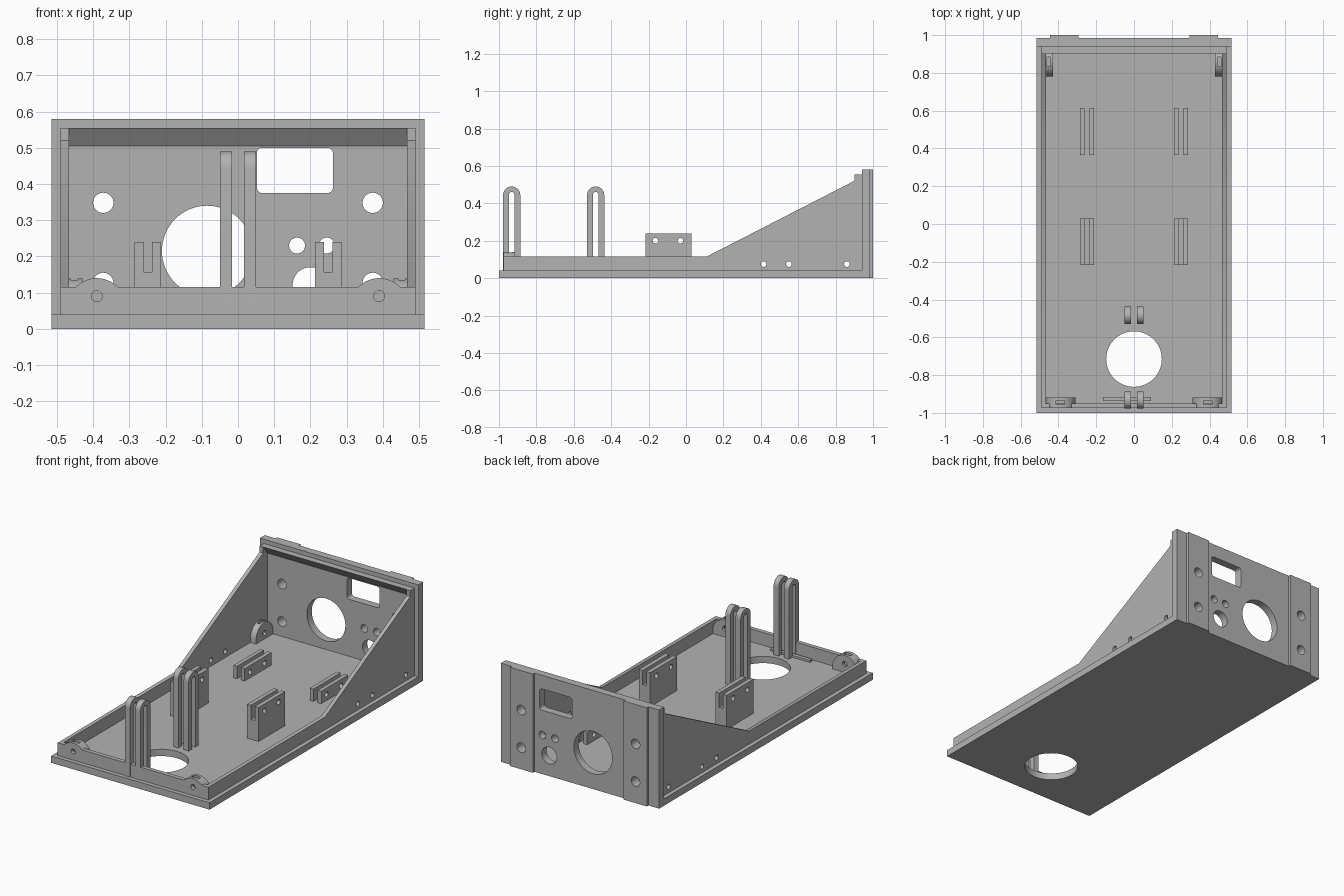
import bpy, bmesh, math
from mathutils import Vector

if "Cube" in bpy.data.objects:
    bpy.data.objects.remove(bpy.data.objects["Cube"])

grey = bpy.data.materials.new("plain grey")
grey.diffuse_color = (0.45, 0.45, 0.45, 1)
grey.use_nodes = True
grey.node_tree.nodes["Principled BSDF"].inputs["Base Color"].default_value = grey.diffuse_color


def prism(name, axis, pts, a, b):
    """Extrude a 2D outline along an axis: 'x' uses (y,z), 'y' uses (x,z), 'z' uses (x,y)."""
    place = {'x': lambda p, t: (t, p[0], p[1]),
             'y': lambda p, t: (p[0], t, p[1]),
             'z': lambda p, t: (p[0], p[1], t)}[axis]
    bm = bmesh.new()
    face = bm.faces.new([bm.verts.new(place(p, a)) for p in pts])
    out = bmesh.ops.extrude_face_region(bm, geom=[face])
    shift = Vector(place((0, 0), b - a))
    bmesh.ops.translate(bm, vec=shift, verts=[v for v in out['geom'] if isinstance(v, bmesh.types.BMVert)])
    bmesh.ops.recalc_face_normals(bm, faces=bm.faces)
    mesh = bpy.data.meshes.new(name)
    bm.to_mesh(mesh)
    bm.free()
    mesh.materials.append(grey)
    ob = bpy.data.objects.new(name, mesh)
    bpy.context.collection.objects.link(ob)
    return ob


def rect(x0, x1, y0, y1):
    return [(x0, y0), (x1, y0), (x1, y1), (x0, y1)]


def arc(cx, cy, r, a0, a1, n):
    return [(cx + r * math.cos(math.radians(a0 + (a1 - a0) * i / n)),
             cy + r * math.sin(math.radians(a0 + (a1 - a0) * i / n))) for i in range(n + 1)]


def circle(cx, cy, r, n=40):
    return arc(cx, cy, r, 0, 360, n)[:-1]


def dome(cx, base, cz, r):
    """Straight sides up to cz, half-round top."""
    return [(cx - r, base), (cx + r, base)] + arc(cx, cz, r, 0, 180, 24)


def cut(ob, axis, pts, a, b):
    cutter = prism("cutter", axis, pts, a, b)
    cutter.hide_render = True
    mod = ob.modifiers.new("cut", 'BOOLEAN')
    mod.operation, mod.solver, mod.object = 'DIFFERENCE', 'EXACT', cutter
    bpy.context.view_layer.objects.active = ob
    bpy.ops.object.modifier_apply(modifier=mod.name)
    bpy.data.objects.remove(cutter)


FLOOR = 0.04

# Base plate with the round opening
base = prism("base_plate", 'z', rect(-0.515, 0.515, -1, 0.94), 0, FLOOR)
cut(base, 'z', circle(0, -0.715, 0.147, 64), -0.1, 0.1)

# Front wall with screw holes
front = prism("front_wall", 'y', rect(-0.467, 0.467, FLOOR, 0.115), -0.975, -0.95)
for s in (-1, 1):
    cut(front, 'y', circle(s * 0.39, 0.09, 0.015), -1.1, -0.8)

# Back panel with connector cut-outs
window = (arc(0.247, 0.485, 0.015, 0, 90, 6) + arc(0.067, 0.485, 0.015, 90, 180, 6)
          + arc(0.067, 0.39, 0.015, 180, 270, 6) + arc(0.247, 0.39, 0.015, 270, 360, 6))
back = prism("back_panel", 'y', rect(-0.515, 0.515, 0, 0.58), 0.94, 0.985)
cut(back, 'y', window, 0.8, 1.1)
for x, z, r in ((-0.085, 0.215, 0.125), (0.163, 0.23, 0.022), (0.245, 0.23, 0.022), (0.2, 0.121, 0.049)):
    cut(back, 'y', circle(x, z, r, 64), 0.8, 1.1)

# Overhanging lip along the top of the back panel
prism("top_lip", 'x', [(0.94, 0.505), (0.94, 0.555), (0.902, 0.555)], -0.467, 0.467)

wall = [(-0.975, FLOOR), (0.94, FLOOR), (0.94, 0.555), (0.90, 0.555),
        (0.90, 0.52), (0.11, 0.115), (-0.975, 0.115)]
for s, side in ((-1, "left"), (1, "right")):
    # Side wall with screw holes
    w = prism(side + "_wall", 'x', wall, s * 0.467, s * 0.49)
    for y in (0.415, 0.55, 0.86):
        cut(w, 'x', circle(y, 0.075, 0.015), s * 0.4, s * 0.6)

    # Raised mounting strip on the back, drilled through with the panel
    strip = prism(side + "_back_strip", 'y', rect(s * 0.37 - 0.075, s * 0.37 + 0.075, 0, 0.58), 0.985, 1.0)
    for z in (0.127, 0.348):
        for ob in (back, strip):
            cut(ob, 'y', circle(s * 0.372, z, 0.028), 0.8, 1.1)

    # Rounded front ear, with nut slot
    ear = prism(side + "_front_ear", 'y', dome(s * 0.39, FLOOR, 0.06, 0.08), -0.95, -0.918)
    cap = prism(side + "_front_ear_face", 'y', arc(s * 0.39, 0.06, 0.08, 43.4, 136.6, 16), -0.975, -0.95)
    cut(ear, 'y', circle(s * 0.39, 0.09, 0.015), -1.1, -0.8)
    cut(ear, 'z', rect(s * 0.39 - 0.023, s * 0.39 + 0.023, -0.956, -0.934), 0.065, 0.2)
    cut(cap, 'z', rect(s * 0.39 - 0.023, s * 0.39 + 0.023, -0.956, -0.934), 0.065, 0.2)

    # Rounded rear ear, with nut slot
    ear = prism(side + "_rear_ear", 'x', dome(0.86, FLOOR, 0.06, 0.079), s * 0.43, s * 0.467)
    cut(ear, 'x', circle(0.86, 0.075, 0.015), s * 0.3, s * 0.6)
    cut(ear, 'z', rect(s * 0.452 - 0.009, s * 0.452 + 0.009, 0.835, 0.885), 0.05, 0.2)

    # Tall slotted bracket
    c = s * 0.249
    u = [(c - 0.037, FLOOR), (c + 0.037, FLOOR), (c + 0.037, 0.24), (c + 0.012, 0.24),
         (c + 0.012, 0.157), (c - 0.012, 0.157), (c - 0.012, 0.24), (c - 0.037, 0.24)]
    b = prism(side + "_tall_bracket", 'y', u, -0.217, 0.03)
    for y in (-0.163, -0.03):
        cut(b, 'x', circle(y, 0.2, 0.015), c - 0.1, c + 0.1)

    # Pair of low bracket plates
    for k, part in ((-1, "a"), (1, "b")):
        x = c + k * 0.025
        p = prism(side + "_low_bracket_" + part, 'x', rect(0.365, 0.615, FLOOR, 0.113), x - 0.012, x + 0.012)
        for y in (0.415, 0.55):
            cut(p, 'x', circle(y, 0.075, 0.015), x - 0.1, x + 0.1)

    # Tall looped posts
    for y, part in ((-0.932, "front"), (-0.483, "middle")):
        post = prism(f"{side}_{part}_post", 'x', dome(y, FLOOR, 0.444, 0.046), s * 0.017, s * 0.05)
        cut(post, 'x', dome(y, FLOOR - 0.01, 0.446, 0.015), s * 0.005, s * 0.07)

# Low bar at the foot of the front posts
prism("foot_bar", 'z', rect(-0.165, 0.09, -0.937, -0.915), FLOOR, 0.052)

# Smooth curved faces, keep edges sharp
bpy.ops.object.select_all(action='DESELECT')
for ob in bpy.context.collection.objects:
    ob.select_set(True)
bpy.context.view_layer.objects.active = base
bpy.ops.object.shade_smooth_by_angle(angle=math.radians(30))
